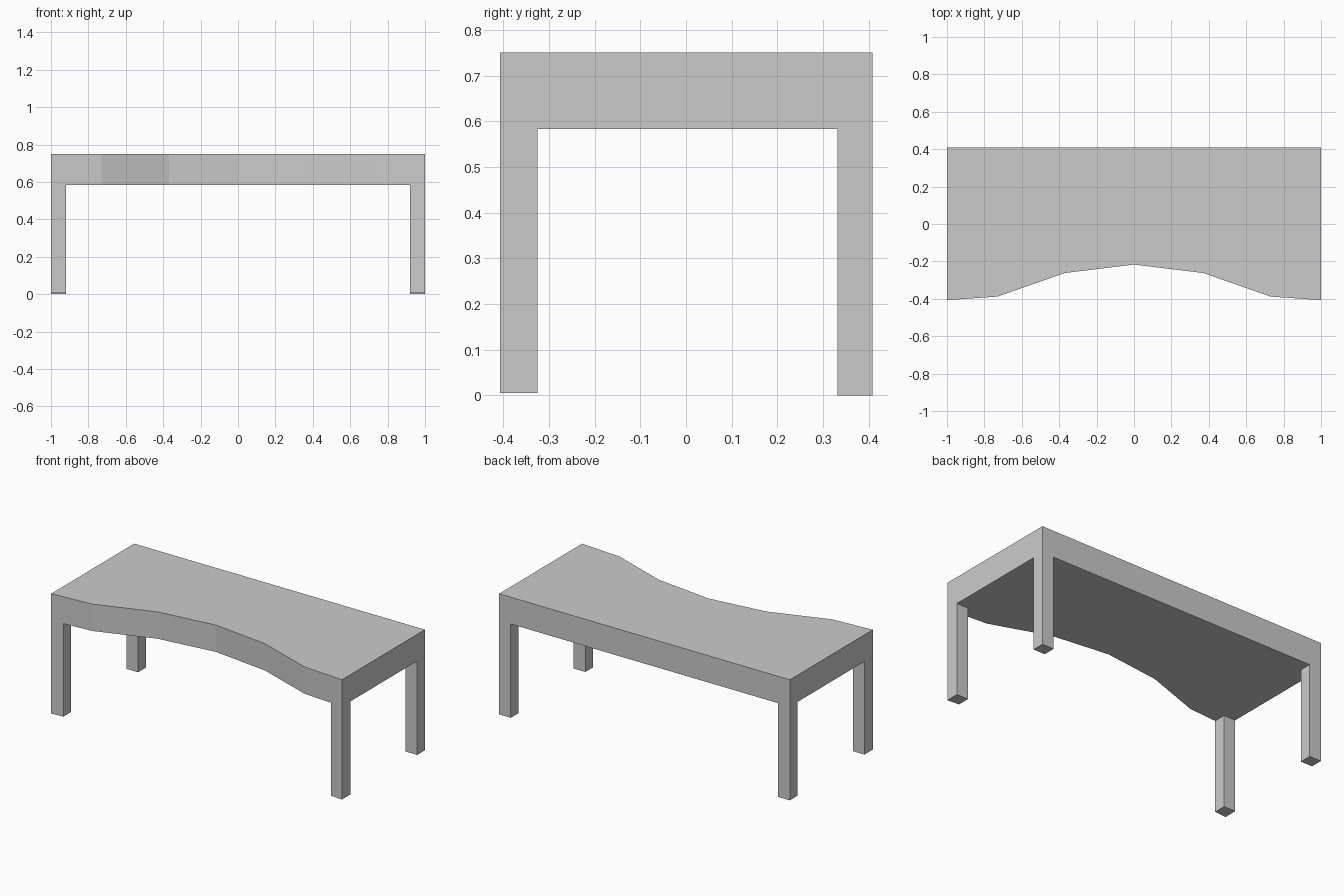
import bpy, bmesh

if "Cube" in bpy.data.objects:
    bpy.data.objects.remove(bpy.data.objects["Cube"])

# Plan outline: straight back and ends, scooped front edge
half = [(0, -0.217), (0.37, -0.262), (0.73, -0.388), (1, -0.407), (1, 0.408)]
outline = half + [(-x, y) for x, y in reversed(half[1:])]

# Desk body: full-height block, legs are what remains after cutting
bm = bmesh.new()
base = bm.faces.new([bm.verts.new((x, y, 0)) for x, y in outline])
top = bmesh.ops.extrude_face_region(bm, geom=[base])["geom"]
bmesh.ops.translate(bm, vec=(0, 0, 0.75),
                    verts=[v for v in top if isinstance(v, bmesh.types.BMVert)])
bmesh.ops.recalc_face_normals(bm, faces=bm.faces)
mesh = bpy.data.meshes.new("desk")
bm.to_mesh(mesh)
bm.free()
desk = bpy.data.objects.new("desk", mesh)
bpy.context.collection.objects.link(desk)


def cut(name, lo, hi):
    """Remove a box-shaped space from the desk."""
    bpy.ops.mesh.primitive_cube_add(
        size=1, location=[(a + b) / 2 for a, b in zip(lo, hi)])
    box = bpy.context.object
    box.name = name
    box.scale = [b - a for a, b in zip(lo, hi)]
    box.hide_render = True
    mod = desk.modifiers.new(name, 'BOOLEAN')
    mod.operation = 'DIFFERENCE'
    mod.solver = 'EXACT'
    mod.object = box
    bpy.context.view_layer.objects.active = desk
    bpy.ops.object.modifier_apply(modifier=name)
    bpy.data.objects.remove(box, do_unlink=True)


# Knee space, side space, and the slightly shorter front feet
cut("knee_space", (-0.92, -1, -0.5), (0.92, 1, 0.583))
cut("side_space", (-1.5, -0.325, -0.5), (1.5, 0.332, 0.583))
cut("front_foot_trim", (-1.5, -1, -0.5), (1.5, 0, 0.005))
